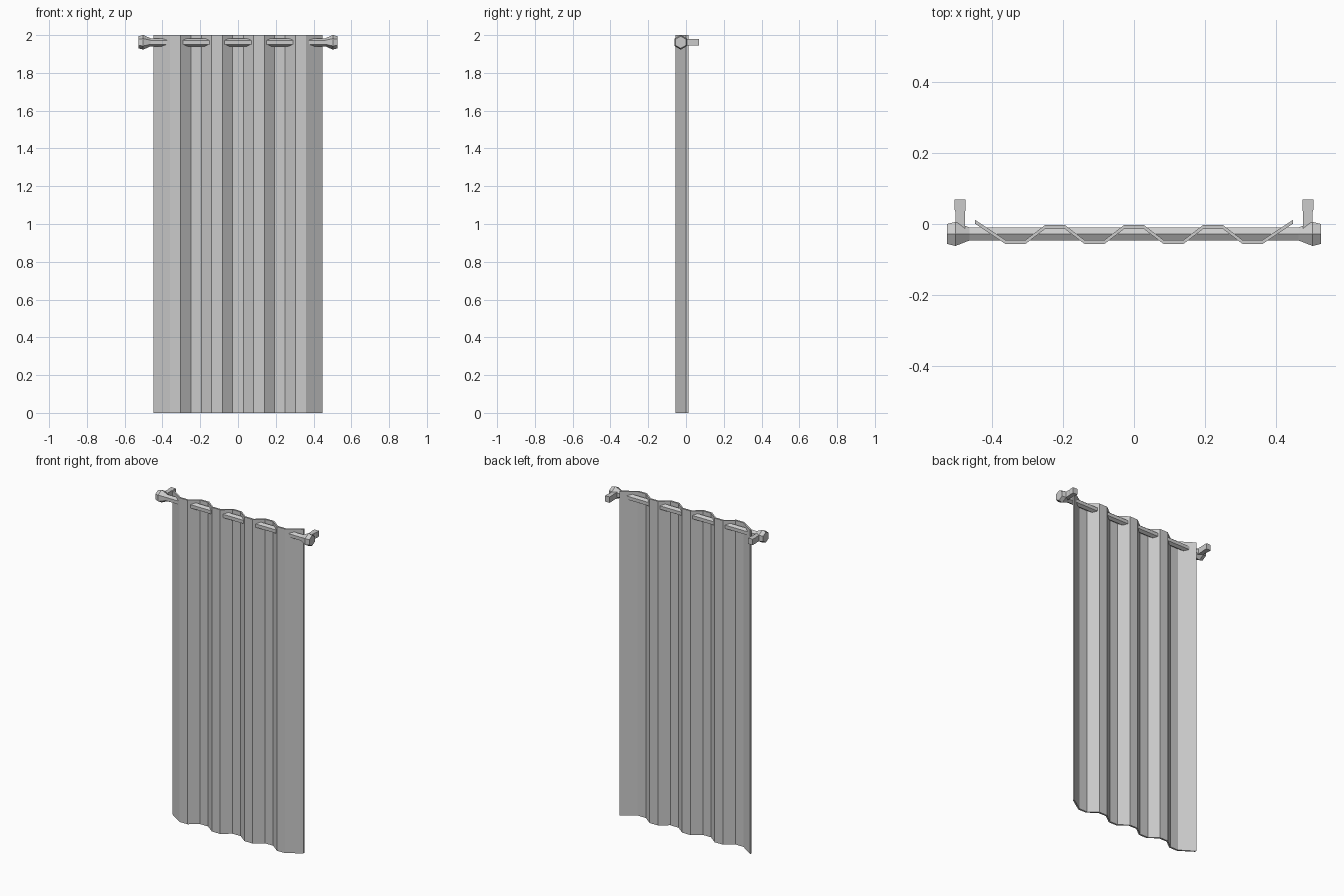
import bpy, bmesh, math
from mathutils import Vector

cube = bpy.data.objects.get("Cube")
if cube:
    bpy.data.objects.remove(cube, do_unlink=True)

grey = bpy.data.materials.new("plain grey")
grey.use_nodes = True
colour = (0.6, 0.6, 0.6, 1)
grey.diffuse_color = colour
grey.node_tree.nodes["Principled BSDF"].inputs["Base Color"].default_value = colour

ROD_Y, ROD_Z = -0.028, 1.962
APOTHEM = math.cos(math.pi / 6)


def finish(name, bm):
    bmesh.ops.recalc_face_normals(bm, faces=bm.faces)
    mesh = bpy.data.meshes.new(name)
    bm.to_mesh(mesh)
    bm.free()
    mesh.materials.append(grey)
    obj = bpy.data.objects.new(name, mesh)
    bpy.context.scene.collection.objects.link(obj)
    return obj


def extrude_outline(name, outline, z0, z1):
    """Upright prism from a plan outline."""
    bm = bmesh.new()
    face = bm.faces.new([bm.verts.new((x, y, z0)) for x, y in outline])
    grown = bmesh.ops.extrude_face_region(bm, geom=[face])["geom"]
    verts = [g for g in grown if isinstance(g, bmesh.types.BMVert)]
    bmesh.ops.translate(bm, verts=verts, vec=(0, 0, z1 - z0))
    return finish(name, bm)


def hex_lathe(name, rings):
    """Six-sided turned part along x, from (x, radius) rings."""
    bm = bmesh.new()
    loops = []
    for x, r in rings:
        angles = [i * math.pi / 3 for i in range(6)]
        loops.append([bm.verts.new((x, ROD_Y + r * math.sin(a), ROD_Z + r * math.cos(a)))
                      for a in angles])
    for a, b in zip(loops, loops[1:]):
        for i in range(6):
            j = (i + 1) % 6
            bm.faces.new((a[i], a[j], b[j], b[i]))
    bm.faces.new(loops[0])
    bm.faces.new(loops[-1])
    return finish(name, bm)


# Pleated curtain: alternating flat folds with flared side edges
PITCH, HALF_FOLD, CLOTH = 0.111, 0.028, 0.011
front = [(-0.447, 0.001)]
for k in range(-3, 4):
    y = -0.056 if k % 2 else -0.014
    front += [(k * PITCH - HALF_FOLD, y), (k * PITCH + HALF_FOLD, y)]
front.append((0.447, 0.001))
back = [(x, y + CLOTH) for x, y in reversed(front)]
extrude_outline("curtain", front + back, 0, 2)

# Rod threaded through the folds
hex_lathe("rod", [(-0.47, 0.021), (0.47, 0.021)])

# Finials and wall brackets on both ends
for side, s in (("left", 1), ("right", -1)):
    hex_lathe(side + "_finial",
              [(s * 0.462, 0.021), (s * 0.502, 0.039), (s * 0.526, 0.032)])
    plan = [(0.475, -0.02), (0.475, 0.035), (0.473, 0.04), (0.473, 0.069),
            (0.504, 0.069), (0.504, 0.04), (0.502, 0.035), (0.502, -0.02)]
    extrude_outline(side + "_bracket", [(s * x, y) for x, y in plan],
                    ROD_Z - 0.018, ROD_Z + 0.018)
